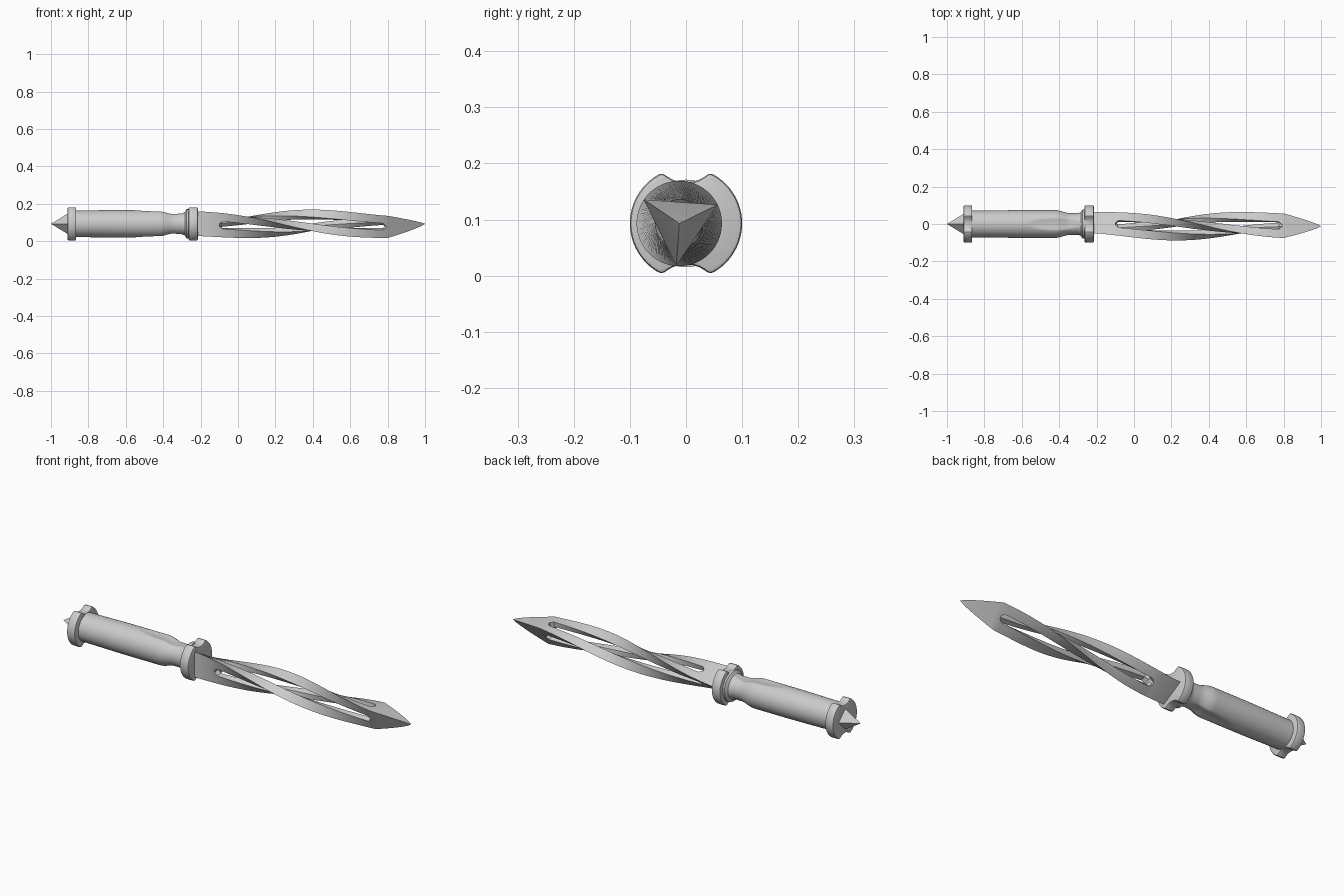
import bpy, bmesh, math
from math import sin, cos, pi, radians

if "Cube" in bpy.data.objects:
    bpy.data.objects.remove(bpy.data.objects["Cube"], do_unlink=True)

AXIS_Z = 0.093
steel = bpy.data.materials.new("grey steel")
steel.use_nodes = True
steel.diffuse_color = (0.6, 0.6, 0.6, 1)
steel.node_tree.nodes["Principled BSDF"].inputs["Base Color"].default_value = (0.6, 0.6, 0.6, 1)


def loft(name, rings):
    """Closed skin through rings of equal point count, capped at both ends."""
    bm = bmesh.new()
    loops = [[bm.verts.new(p) for p in ring] for ring in rings]
    n = len(loops[0])
    for a, b in zip(loops, loops[1:]):
        for i in range(n):
            j = (i + 1) % n
            bm.faces.new((a[i], a[j], b[j], b[i]))
    bm.faces.new(loops[0])
    bm.faces.new(loops[-1])
    bmesh.ops.remove_doubles(bm, verts=bm.verts, dist=1e-5)
    bmesh.ops.recalc_face_normals(bm, faces=bm.faces)
    mesh = bpy.data.meshes.new(name)
    bm.to_mesh(mesh)
    bm.free()
    mesh.materials.append(steel)
    ob = bpy.data.objects.new(name, mesh)
    bpy.context.collection.objects.link(ob)
    return ob


def apply_modifiers(ob):
    deps = bpy.context.evaluated_depsgraph_get()
    mesh = bpy.data.meshes.new_from_object(ob.evaluated_get(deps))
    ob.modifiers.clear()
    ob.data = mesh


def smooth(ob, angle):
    bpy.ops.object.select_all(action='DESELECT')
    ob.select_set(True)
    bpy.context.view_layer.objects.active = ob
    bpy.ops.object.shade_smooth_by_angle(angle=radians(angle))


def ring(x, r, n, start=0.0):
    return [(x, r * cos(start + 2 * pi * i / n), r * sin(start + 2 * pi * i / n)) for i in range(n)]


# Blade: straight three-edged bar with a curved taper to the point
START, SHOULDER, TIP, R = -0.225, 0.8, 1.0, 0.076
xs = [START + (SHOULDER - START) * i / 50 for i in range(51)]
rings = [ring(x, R, 3) for x in xs]
rings += [ring(SHOULDER + (TIP - SHOULDER) * i / 10, R * max(1 - i / 10, 1e-6) ** 0.8, 3) for i in range(1, 11)]
blade = loft("blade", rings)

# Slots: one round-ended cutter per face, all meeting at the core
S0, S1, HALF = -0.1, 0.79, 0.02
cutters = []
for k in range(3):
    a = pi / 3 + k * 2 * pi / 3
    sections = []
    for i in range(61):
        x = S0 + (S1 - S0) * i / 60
        if i in (0, 60):
            w = 0.006
        else:
            d = min(x - S0, S1 - x, HALF)
            w = math.sqrt(HALF ** 2 - (HALF - d) ** 2)
        sections.append([(x, h * cos(a) - s * w * sin(a), h * sin(a) + s * w * cos(a))
                         for h, s in ((0, -1), (0, 1), (0.1, 1), (0.1, -1))])
    cutter = loft("slot_cutter", sections)
    cutter.hide_render = True
    cutters.append(cutter)
    mod = blade.modifiers.new("slot", 'BOOLEAN')
    mod.operation = 'DIFFERENCE'
    mod.solver = 'EXACT'
    mod.object = cutter
apply_modifiers(blade)
for c in cutters:
    bpy.data.objects.remove(c, do_unlink=True)

# Twist the slotted bar, easing at both ends
bm = bmesh.new()
bm.from_mesh(blade.data)
bmesh.ops.triangulate(bm, faces=[f for f in bm.faces if len(f.verts) > 4])
for v in bm.verts:
    t = min(max((v.co.x + 0.2) / 1.0, 0), 1)
    ease = 0.5 * t + 0.5 * t * t * (3 - 2 * t)
    a = radians(146) * ease
    x, y, z = v.co
    v.co = (x, y * cos(a) - z * sin(a) - 0.012, y * sin(a) + z * cos(a))
bm.to_mesh(blade.data)
bm.free()
smooth(blade, 30)


# Grip: round bar, pinched neck, shallow finger hollows above and below
def grip_radius(x):
    points = [(-0.89, 0.071), (-0.6, 0.074), (-0.42, 0.074), (-0.34, 0.058),
              (-0.3, 0.058), (-0.27, 0.068), (-0.23, 0.068)]
    for (x0, r0), (x1, r1) in zip(points, points[1:]):
        if x <= x1:
            t = (x - x0) / (x1 - x0)
            return r0 + (r1 - r0) * t * t * (3 - 2 * t)
    return points[-1][1]


sections = []
for i in range(67):
    x = -0.89 + 0.66 * i / 66
    section = []
    for _, y, z in ring(x, grip_radius(x), 64):
        t = (x + 0.57) / 0.29
        if 0 < t < 1:
            bump = sin(pi * t)
            width = 0.032 * math.sqrt(bump)
            z -= math.copysign(0.011 * bump * max(0, 1 - (y / width) ** 2), z)
        section.append((x, y, z))
    sections.append(section)
grip = loft("grip", sections)
smooth(grip, 35)

# Collar behind the guard
collar = loft("collar", [ring(x, r, 48) for x, r in
                         ((-0.285, 0.062), (-0.275, 0.078), (-0.255, 0.078))])
smooth(collar, 30)

# Guards: discs with curved notches at top and bottom
side = [(0.1 * cos(radians(d)), 0.1 * sin(radians(d))) for d in range(-65, 66, 5)]
notch = [(0.034, 0.084), (0.024, 0.078), (0.012, 0.074)]
half = [(y, -z) for y, z in reversed(notch)] + side + notch
outline = half + [(-y, -z) for y, z in half]
for name, x0, x1 in (("front_guard", -0.265, -0.215), ("pommel_guard", -0.912, -0.865)):
    guard = loft(name, [[(x, y, z) for y, z in outline] for x in (x0, x1)])
    bevel = guard.modifiers.new("bevel", 'BEVEL')
    bevel.width = 0.007
    bevel.segments = 2
    bevel.limit_method = 'ANGLE'
    bevel.angle_limit = radians(60)
    apply_modifiers(guard)
    smooth(guard, 30)

# Pommel spike: four-sided pyramid standing on its edges
loft("pommel_spike", [ring(-1.0, 1e-6, 4), ring(-0.905, 0.058, 4)])

# Lift every part onto the ground
for ob in bpy.context.collection.objects:
    if ob.type == 'MESH' and steel.name in ob.data.materials:
        ob.location.z = AXIS_Z
